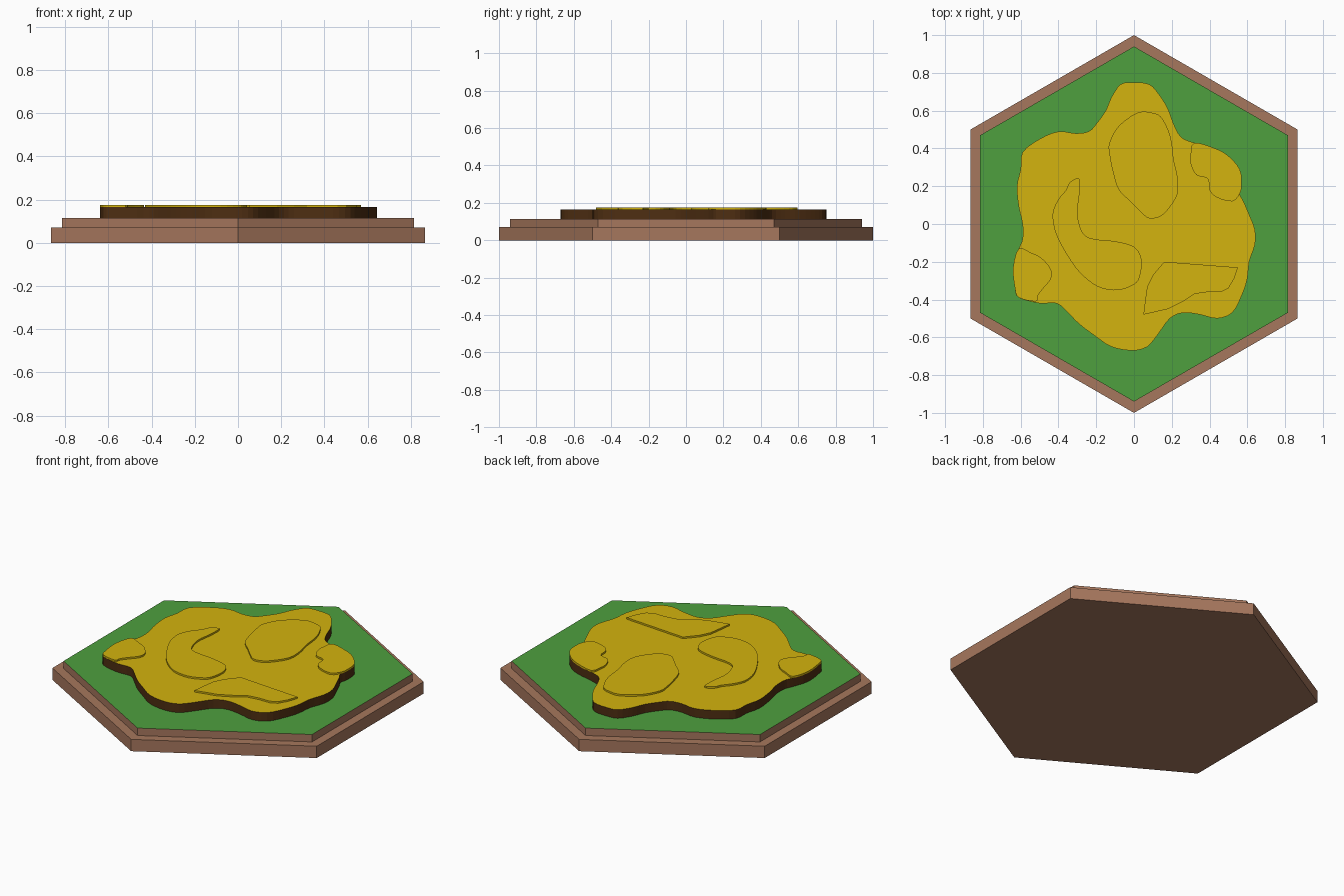
import bpy
import bmesh
from math import sin, cos, pi
from mathutils import Vector

default_cube = bpy.data.objects.get("Cube")
if default_cube:
    bpy.data.objects.remove(default_cube, do_unlink=True)


def srgb_to_linear(value):
    value /= 255
    return value / 12.92 if value <= 0.04045 else ((value + 0.055) / 1.055) ** 2.4


def make_material(name, *rgb):
    colour = [srgb_to_linear(channel) for channel in rgb] + [1.0]
    material = bpy.data.materials.new(name)
    material.use_nodes = True
    material.diffuse_color = colour
    shader = next(n for n in material.node_tree.nodes if n.type == "BSDF_PRINCIPLED")
    shader.inputs["Base Color"].default_value = colour
    shader.inputs["Roughness"].default_value = 0.9
    return material


wood = make_material("earth brown", 166, 119, 93)
grass = make_material("grass green", 78, 160, 62)
sand = make_material("sand yellow", 211, 179, 14)
dark_soil = make_material("dark soil", 78, 46, 18)


def hexagon(radius):
    """Six corners, with points toward the front and back."""
    return [(radius * sin(i * pi / 3), radius * cos(i * pi / 3)) for i in range(6)]


def smooth_outline(points, steps=3):
    """Closed rounded curve through points given in hundredths of a unit."""
    control = [Vector(p) / 100 for p in points]
    count = len(control)
    outline = []
    for i in range(count):
        a, b, c, d = (control[(i + k) % count] for k in (-1, 0, 1, 2))
        for s in range(steps):
            t = s / steps
            p = (2 * b + (c - a) * t + (2 * a - 5 * b + 4 * c - d) * t ** 2
                 + (3 * b - a - 3 * c + d) * t ** 3) / 2
            outline.append((p.x, p.y))
    return outline


def make_slab(name, outline, bottom, top, side_material, top_material):
    """Extrude an outline upward; faces turned up take the top material."""
    mesh = bpy.data.meshes.new(name)
    mesh.materials.append(side_material)
    mesh.materials.append(top_material)
    bm = bmesh.new()
    floor = bm.faces.new([bm.verts.new((x, y, bottom)) for x, y in outline])
    extruded = bmesh.ops.extrude_face_region(bm, geom=[floor], use_keep_orig=True)
    raised = [v for v in extruded["geom"] if isinstance(v, bmesh.types.BMVert)]
    bmesh.ops.translate(bm, verts=raised, vec=(0, 0, top - bottom))
    bmesh.ops.recalc_face_normals(bm, faces=bm.faces)
    for face in bm.faces:
        face.material_index = int(face.normal.z > 0.5)
    bm.to_mesh(mesh)
    bm.free()
    slab = bpy.data.objects.new(name, mesh)
    bpy.context.collection.objects.link(slab)
    return slab


# Stepped hexagonal base
base_top, grass_top, sand_top, patch_top = 0.07, 0.114, 0.165, 0.175
make_slab("base_plate", hexagon(1.0), 0, base_top, wood, wood)
make_slab("grass_plate", hexagon(0.94), base_top, grass_top, wood, grass)

# Lobed sand plateau with dark soil sides
plateau = [
    (0, 75), (-7, 74), (-12, 67), (-15, 60), (-20, 53), (-24, 49), (-31, 48),
    (-40, 49), (-50, 45), (-59, 38), (-60, 29), (-62, 20), (-61, 9), (-59, 0),
    (-59, -8), (-61, -13), (-64, -23), (-63, -34), (-61, -39), (-50, -42),
    (-41, -42), (-35, -47), (-29, -53), (-21, -59), (-12, -65), (-1, -67),
    (7, -65), (13, -58), (19, -50), (26, -47), (35, -48), (44, -50), (52, -47),
    (57, -38), (60, -29), (61, -20), (64, -11), (64, -3), (61, 5), (58, 12),
    (56, 16), (57, 21), (56, 29), (50, 36), (43, 40), (32, 43), (25, 46),
    (21, 53), (18, 61), (13, 69), (8, 74),
]
make_slab("sand_plateau", smooth_outline(plateau), grass_top, sand_top, dark_soil, sand)

# Thin raised drifts on the plateau
drifts = {
    "oval_drift": [
        (2, 59), (9, 59), (14, 57), (18, 50), (20, 43), (21, 34), (23, 25),
        (23, 16), (19, 9), (14, 4), (8, 3), (4, 6), (-2, 12), (-8, 18),
        (-11, 27), (-13, 37), (-13, 43), (-8, 52)],
    "crescent_drift": [
        (-29, 24), (-34, 22), (-36, 18), (-40, 13), (-43, 6), (-42, -3),
        (-38, -12), (-31, -23), (-24, -30), (-17, -34), (-8, -35), (0, -32),
        (3, -28), (4, -19), (0, -12), (-11, -9), (-21, -8), (-27, -5),
        (-30, 5), (-29, 15)],
    "wedge_drift": [
        (16, -20), (55, -23), (53, -29), (50, -34), (46, -36), (39, -36),
        (32, -37), (26, -41), (18, -45), (5, -48), (6, -40), (7, -33), (10, -27)],
    "back_edge_drift": [
        (32, 43), (30, 37), (30, 32), (33, 26), (39, 24), (40, 18), (44, 14),
        (52, 12), (56, 16), (57, 21), (56, 29), (50, 36), (43, 40)],
    "front_edge_drift": [
        (-61, -13), (-55, -15), (-49, -18), (-44, -24), (-44, -29), (-48, -34),
        (-51, -38), (-52, -41), (-61, -39), (-63, -34), (-64, -23)],
}
for name, points in drifts.items():
    steps = 1 if name == "wedge_drift" else 3
    make_slab(name, smooth_outline(points, steps), sand_top, patch_top, sand, sand)
